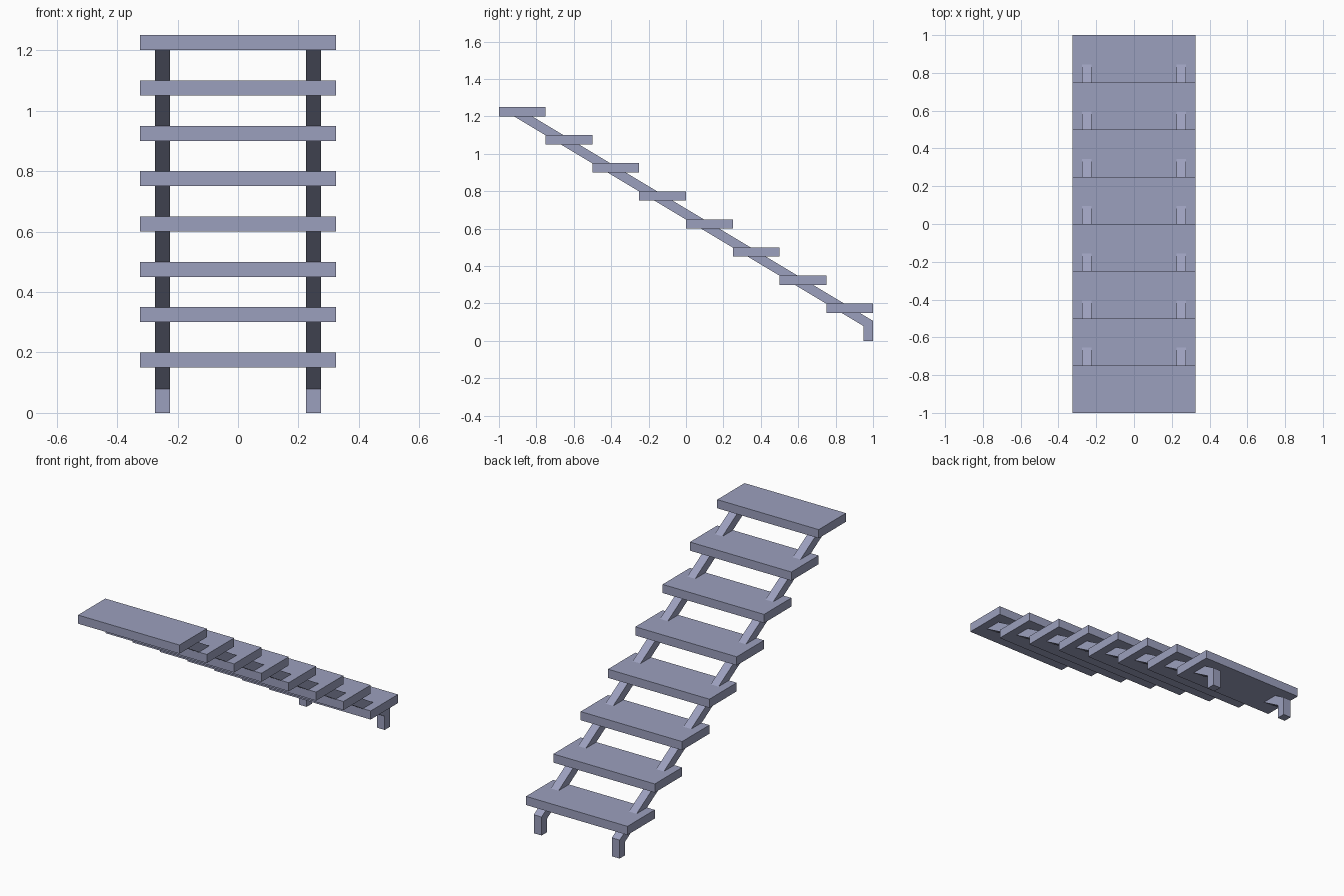
import bpy, bmesh

if "Cube" in bpy.data.objects:
    bpy.data.objects.remove(bpy.data.objects["Cube"])

mat = bpy.data.materials.new("blue grey")
mat.diffuse_color = (0.33, 0.35, 0.51, 1)
mat.use_nodes = True
mat.node_tree.nodes["Principled BSDF"].inputs["Base Color"].default_value = mat.diffuse_color


def prism(name, profile, x0, x1):
    """Extrude a closed (y, z) profile along x."""
    bm = bmesh.new()
    face = bm.faces.new([bm.verts.new((x0, y, z)) for y, z in profile])
    ext = bmesh.ops.extrude_face_region(bm, geom=[face])["geom"]
    moved = [v for v in ext if isinstance(v, bmesh.types.BMVert)]
    bmesh.ops.translate(bm, verts=moved, vec=(x1 - x0, 0, 0))
    bmesh.ops.recalc_face_normals(bm, faces=bm.faces)
    mesh = bpy.data.meshes.new(name)
    bm.to_mesh(mesh)
    bm.free()
    mesh.materials.append(mat)
    obj = bpy.data.objects.new(name, mesh)
    bpy.context.collection.objects.link(obj)
    return obj


# Treads, from bottom to top
STEPS, DEPTH, RISE, THICK = 8, 0.25, 0.15, 0.05
for i in range(STEPS):
    y, z = 1 - i * DEPTH, RISE * (i + 1)
    prism(f"tread_{i + 1}",
          [(y - DEPTH, z), (y, z), (y, z + THICK), (y - DEPTH, z + THICK)],
          -0.325, 0.325)

# Stringers: sloped bars with a short upright foot, ending inside the top tread
slope, top = RISE / DEPTH, 1.21
inner, outer = (0.95, 0.079), (1.0, 0.107)
profile = [(0.95, 0), (1.0, 0), outer,
           (outer[0] - (top - outer[1]) / slope, top),
           (inner[0] - (top - inner[1]) / slope, top), inner]
for side, x in (("left", -0.25), ("right", 0.25)):
    prism(f"{side}_stringer", profile, x - 0.025, x + 0.025)
